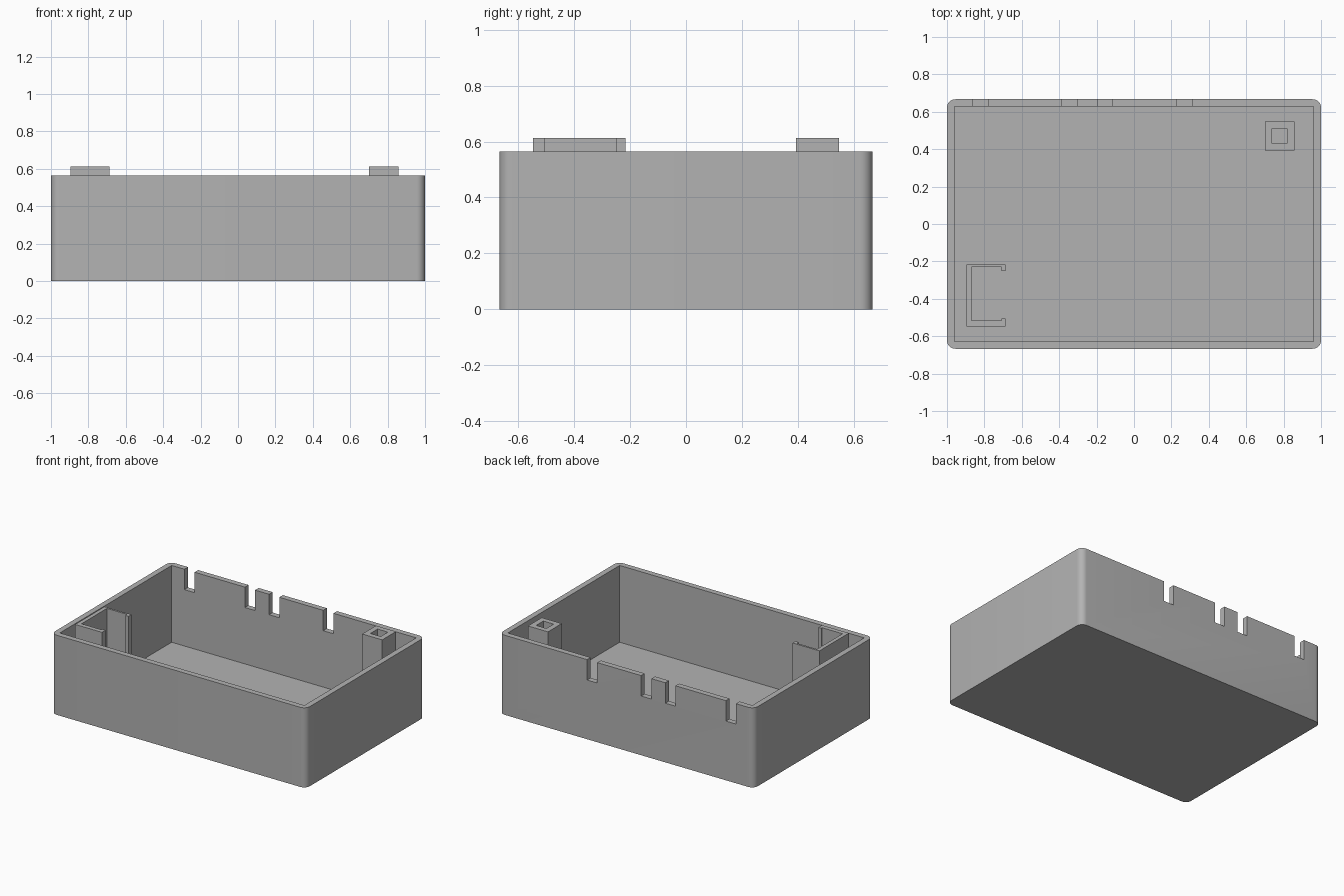
import bpy
import bmesh
from math import cos, sin, radians

old = bpy.data.objects.get("Cube")
if old:
    bpy.data.objects.remove(old, do_unlink=True)

grey = bpy.data.materials.new("grey plastic")
grey.use_nodes = True
GREY = (0.45, 0.45, 0.45, 1)
grey.diffuse_color = GREY
grey.node_tree.nodes["Principled BSDF"].inputs["Base Color"].default_value = GREY

W, D, H = 1.0, 0.667, 0.565      # half width, half depth, height
WALL, FLOOR, RADIUS = 0.04, 0.02, 0.045
INSERT_TOP = 0.612


def prism(name, outline, z0, z1):
    """Extrude a closed plan outline from z0 to z1."""
    bm = bmesh.new()
    face = bm.faces.new([bm.verts.new((x, y, z0)) for x, y in outline])
    new = bmesh.ops.extrude_face_region(bm, geom=[face])["geom"]
    top = [v for v in new if isinstance(v, bmesh.types.BMVert)]
    bmesh.ops.translate(bm, verts=top, vec=(0, 0, z1 - z0))
    bmesh.ops.recalc_face_normals(bm, faces=bm.faces)
    mesh = bpy.data.meshes.new(name)
    bm.to_mesh(mesh)
    bm.free()
    mesh.materials.append(grey)
    obj = bpy.data.objects.new(name, mesh)
    bpy.context.collection.objects.link(obj)
    return obj


def rect(x0, x1, y0, y1):
    return [(x0, y0), (x1, y0), (x1, y1), (x0, y1)]


def rounded_rect(w, d, r, steps=8):
    corners = [(w - r, d - r), (r - w, d - r), (r - w, r - d), (w - r, r - d)]
    return [(cx + r * cos(radians(90 * (i + s / steps))),
             cy + r * sin(radians(90 * (i + s / steps))))
            for i, (cx, cy) in enumerate(corners) for s in range(steps + 1)]


def cut(target, cutters):
    """Subtract each cutter, apply the result and remove the cutter."""
    for cutter in cutters:
        mod = target.modifiers.new("cut", "BOOLEAN")
        mod.operation, mod.solver, mod.object = "DIFFERENCE", "EXACT", cutter
        bpy.context.view_layer.objects.active = target
        bpy.ops.object.modifier_apply(modifier=mod.name)
        bpy.data.objects.remove(cutter, do_unlink=True)


# Open tray with rounded outside corners and square inside corners
tray = prism("tray", rounded_rect(W, D, RADIUS), 0, H)
cavity = prism("cavity", rect(WALL - W, W - WALL, WALL - D, D - WALL), FLOOR, 1)

# Cable slots in the rim of the back wall
slots = [prism("slot", rect(x - 0.04, x + 0.04, D - 0.08, D + 0.1), 0.42, 1)
         for x in (-0.82, -0.345, -0.155, 0.27)]
cut(tray, [cavity] + slots)

# Hollow square post in the back left corner
post = prism("square_post", rect(0.70, 0.857, 0.393, 0.548), FLOOR / 2, INSERT_TOP)
cut(post, [prism("post_hole", rect(0.738, 0.819, 0.43, 0.511), FLOOR, 1)])

# Upright holder, open towards +x, with a small retaining lip on each end
X0, XI, XL, X1 = -0.896, -0.868, -0.709, -0.686
holder = prism("holder", [
    (X0, -0.547), (X1, -0.547), (X1, -0.505), (XL, -0.505), (XL, -0.515),
    (XI, -0.515), (XI, -0.23), (XL, -0.23), (XL, -0.25), (X1, -0.25),
    (X1, -0.216), (X0, -0.216)], FLOOR / 2, INSERT_TOP)

# Smooth only the rounded corners
bpy.ops.object.select_all(action="DESELECT")
tray.select_set(True)
bpy.context.view_layer.objects.active = tray
bpy.ops.object.shade_smooth_by_angle(angle=radians(30))
